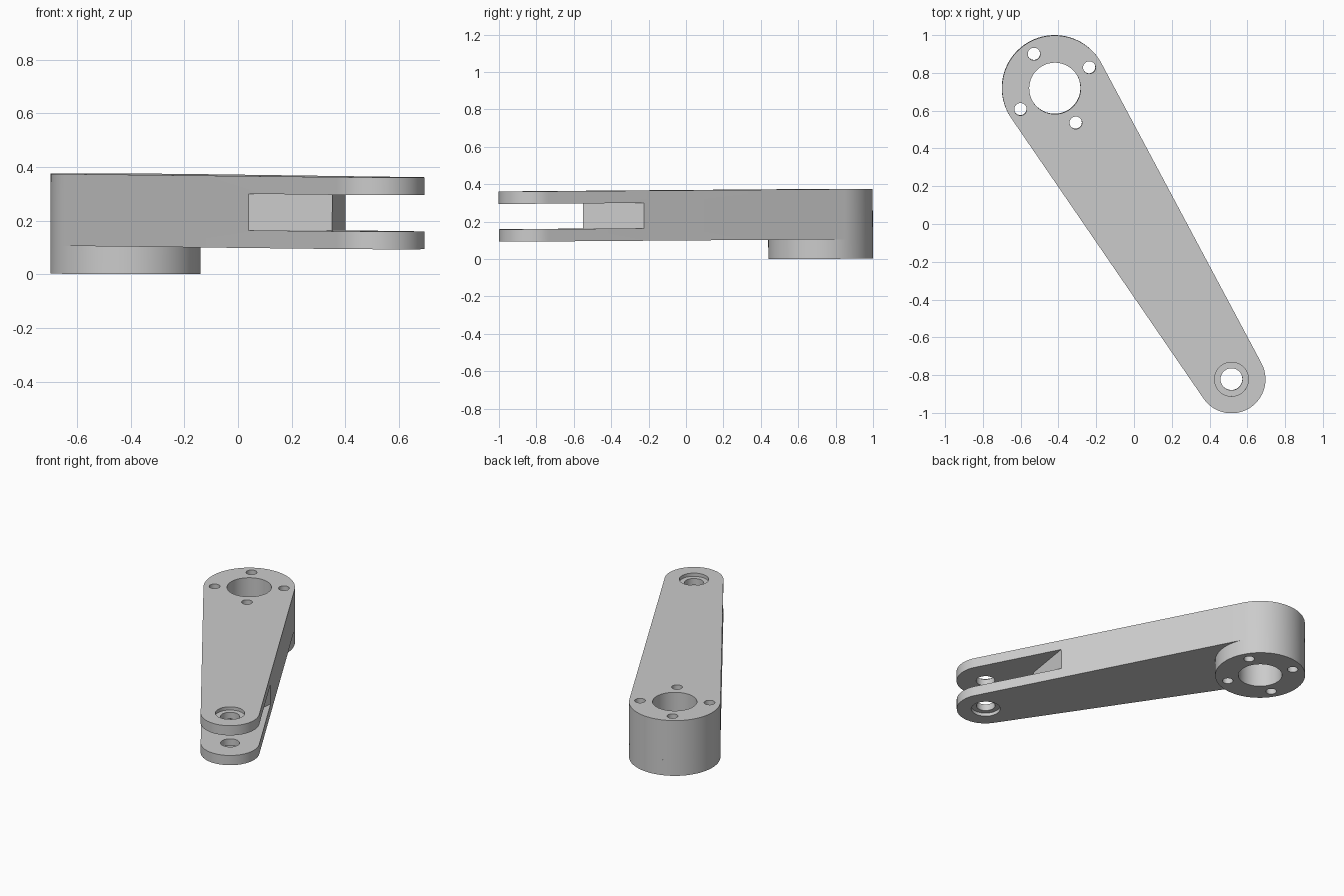
import bpy, bmesh
from math import cos, sin, pi, asin, atan2, hypot, radians
from mathutils import Matrix

if "Cube" in bpy.data.objects:
    bpy.data.objects.remove(bpy.data.objects["Cube"])

# Pivot centres in plan, and arm measurements
BIG, SMALL = (-0.42, 0.72), (0.515, -0.82)
R1, R2 = 0.28, 0.18
DX, DY = SMALL[0] - BIG[0], SMALL[1] - BIG[1]
L = hypot(DX, DY)
BOTTOM, TOP, PRONG = 0.104, 0.372, 0.066

# Local frame: x runs along the arm from the big end, with a very slight droop
PLACE = (Matrix.Translation((BIG[0], BIG[1], 0.002))
         @ Matrix.Rotation(atan2(DY, DX), 4, 'Z')
         @ Matrix.Rotation(0.0065, 4, 'Y'))


def arc(cx, r, a0, a1, n):
    return [(cx + r * cos(a0 + (a1 - a0) * i / n), r * sin(a0 + (a1 - a0) * i / n))
            for i in range(n + 1)]


def circle(cx, cy, r, n=64):
    return [(cx + r * cos(2 * pi * i / n), cy + r * sin(2 * pi * i / n)) for i in range(n)]


def prism(name, points, z0, z1):
    bm = bmesh.new()
    face = bm.faces.new([bm.verts.new((x, y, z0)) for x, y in points])
    top = bmesh.ops.extrude_face_region(bm, geom=[face])['geom']
    bmesh.ops.translate(bm, vec=(0, 0, z1 - z0),
                        verts=[v for v in top if isinstance(v, bmesh.types.BMVert)])
    bmesh.ops.recalc_face_normals(bm, faces=bm.faces)
    mesh = bpy.data.meshes.new(name)
    bm.to_mesh(mesh)
    bm.free()
    ob = bpy.data.objects.new(name, mesh)
    bpy.context.collection.objects.link(ob)
    return ob


def activate(ob):
    bpy.ops.object.select_all(action='DESELECT')
    ob.select_set(True)
    bpy.context.view_layer.objects.active = ob


def cut(ob, points, z0, z1):
    cutter = prism("cutter", points, z0, z1)
    cutter.hide_render = True
    activate(ob)
    mod = ob.modifiers.new("cut", 'BOOLEAN')
    mod.operation, mod.solver, mod.object = 'DIFFERENCE', 'EXACT', cutter
    bpy.ops.object.modifier_apply(modifier=mod.name)
    bpy.data.objects.remove(cutter)


# Tapered arm: two end arcs joined by tangent lines
a = pi / 2 - asin((R1 - R2) / L)
arm = prism("arm", arc(L, R2, -a, a, 36) + arc(0, R1, a, 2 * pi - a, 44), BOTTOM, TOP)

# Round flange under the big end
flange = prism("hub_flange", circle(0, 0, R1, 88), 0, BOTTOM)

# Fork slot with a pointed inner wall
cut(arm, [(1.485, 0), (1.175, -0.26), (1.175, -0.4), (2.2, -0.4),
          (2.2, 0.4), (1.175, 0.4), (1.175, 0.26)], BOTTOM + PRONG, TOP - PRONG)

# Hub bore and four bolt holes through arm and flange
for ob in (arm, flange):
    cut(ob, circle(0, 0, 0.136), -0.1, 0.5)
    for k in range(4):
        cut(ob, circle(0.213 * cos(k * pi / 2), 0.213 * sin(k * pi / 2), 0.033, 32), -0.1, 0.5)

# Fork pin hole, with a counterbore on both outer faces
cut(arm, circle(L, 0, 0.058, 48), -0.1, 0.5)
cut(arm, circle(L, 0, 0.09, 48), TOP - 0.022, 0.5)
cut(arm, circle(L, 0, 0.09, 48), -0.1, BOTTOM + 0.022)

# Place and shade
for ob in (arm, flange):
    ob.data.transform(PLACE)
    activate(ob)
    bpy.ops.object.shade_smooth_by_angle(angle=radians(30))
